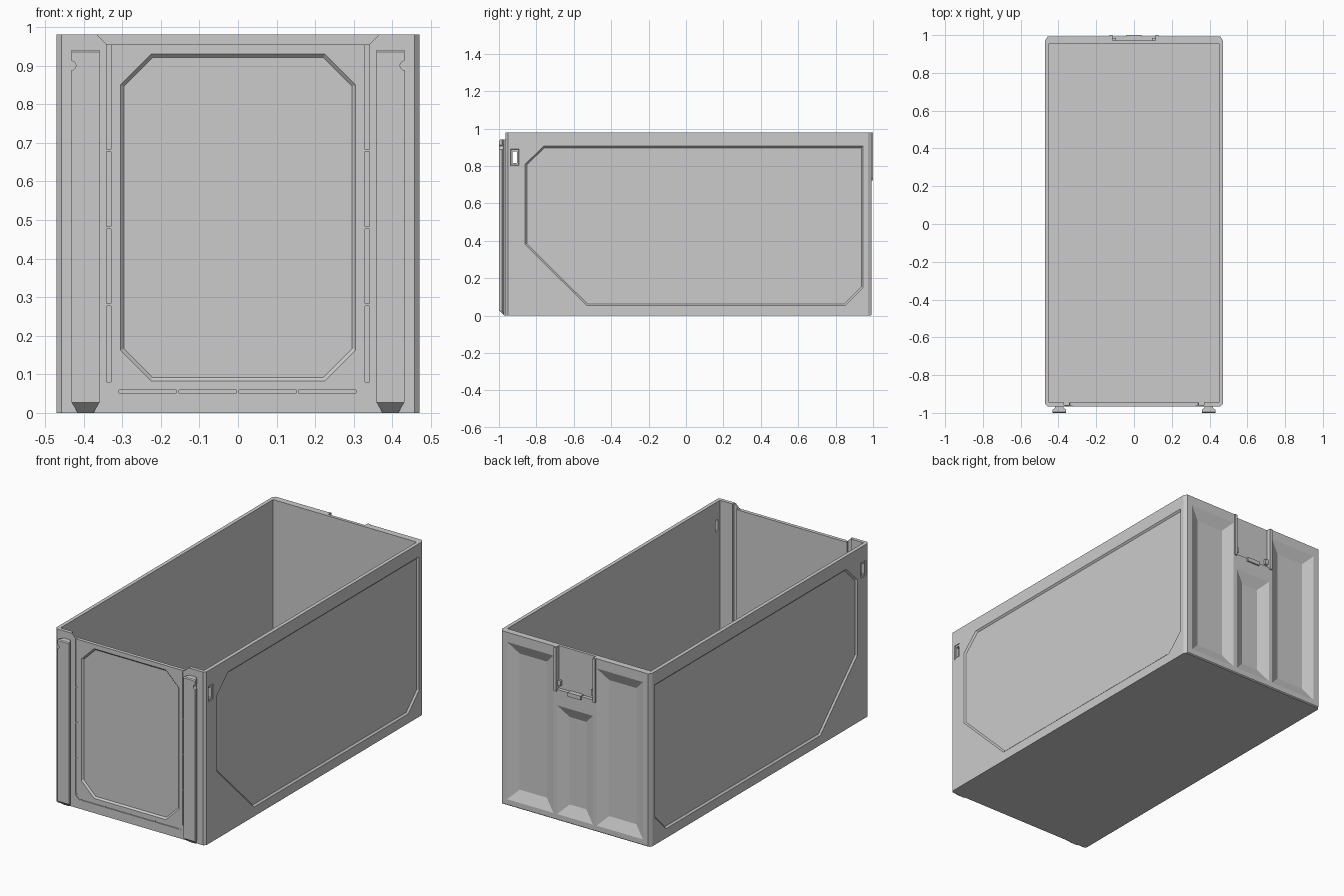
import bpy, bmesh, math
from mathutils import Vector

if "Cube" in bpy.data.objects:
    bpy.data.objects.remove(bpy.data.objects["Cube"])


def loft(name, ring_a, ring_b):
    """Closed solid between two matching rings of 3D points."""
    bm = bmesh.new()
    a = [bm.verts.new(p) for p in ring_a]
    b = [bm.verts.new(p) for p in ring_b]
    n = len(a)
    bm.faces.new(a)
    bm.faces.new(b)
    for i in range(n):
        j = (i + 1) % n
        bm.faces.new((a[i], a[j], b[j], b[i]))
    bmesh.ops.recalc_face_normals(bm, faces=bm.faces)
    me = bpy.data.meshes.new(name)
    bm.to_mesh(me)
    bm.free()
    ob = bpy.data.objects.new(name, me)
    bpy.context.collection.objects.link(ob)
    return ob


def place(poly, axis, d):
    """Put a 2D polygon in 3D at distance d along an axis."""
    if axis == 'X':
        return [(d, u, v) for u, v in poly]
    if axis == 'Y':
        return [(u, d, v) for u, v in poly]
    return [(u, v, d) for u, v in poly]


def prism(name, poly, axis, a, b):
    return loft(name, place(poly, axis, a), place(poly, axis, b))


def box(name, x0, x1, y0, y1, z0, z1):
    return prism(name, [(x0, y0), (x1, y0), (x1, y1), (x0, y1)], 'Z', z0, z1)


def inset(poly, d):
    """Move every side of a counter-clockwise convex polygon inward by d."""
    out = []
    for i, p in enumerate(poly):
        p = Vector(p)
        e = (p - Vector(poly[i - 1])).normalized()
        f = (Vector(poly[(i + 1) % len(poly)]) - p).normalized()
        n1, n2 = Vector((-e.y, e.x)), Vector((-f.y, f.x))
        out.append(tuple(p + (n1 + n2) * d / (1 + n1.dot(n2))))
    return out


def cut(ob, cutter):
    cutter.hide_render = True
    m = ob.modifiers.new("cut", 'BOOLEAN')
    m.operation, m.solver, m.object = 'DIFFERENCE', 'EXACT', cutter
    bpy.context.view_layer.objects.active = ob
    bpy.ops.object.modifier_apply(modifier=m.name)
    bpy.data.objects.remove(cutter)


def recess(ob, poly, axis, surface, depth, slope):
    """Sloped-wall pocket; depth is signed along the axis."""
    k = 0.2
    cut(ob, loft("cutter", place(inset(poly, -slope * k), axis, surface - depth * k),
                 place(inset(poly, slope), axis, surface + depth)))


# Open bin with chamfered upright corners
W, F, B, H = 0.47, -0.965, 0.992, 0.98
half = [(W - 0.012, F), (W, F + 0.012), (W, B - 0.02), (W - 0.012, B)]
body = prism("bin_body", half + [(-x, y) for x, y in reversed(half)], 'Z', 0, H)
cut(body, box("cutter", -0.449, 0.449, -0.945, 0.955, 0.02, 1.1))
cut(body, prism("cutter", [(0.975, -0.01), (1.02, -0.01), (1.02, 0.03)], 'X', -1, 1))

# Lowered front rim
cut(body, prism("cutter", [(-0.34, 0.955), (0.34, 0.955), (0.39, 1.005), (-0.39, 1.005)],
                'Y', -1.1, -0.9))

# Recessed panels on front and sides
recess(body, [(-0.225, 0.083), (0.225, 0.083), (0.305, 0.163), (0.305, 0.85),
              (0.225, 0.93), (-0.225, 0.93), (-0.305, 0.85), (-0.305, 0.163)],
       'Y', F, 0.009, 0.009)
side = [(-0.53, 0.053), (0.85, 0.053), (0.947, 0.15), (0.947, 0.906),
        (-0.76, 0.906), (-0.86, 0.81), (-0.86, 0.38)]
for s in (-1, 1):
    recess(body, side, 'X', s * W, -s * 0.009, 0.009)

# Sloped pockets and latch bay on the back
for x0, x1, top in ((-0.425, -0.135, 0.925), (-0.112, 0.112, 0.65), (0.135, 0.425, 0.925)):
    recess(body, [(x0, 0.035), (x1, 0.035), (x1, top), (x0, top)], 'Y', B, -0.027, 0.06)
cut(body, box("cutter", -0.115, 0.115, 0.972, 1.1, 0.74, 1.1))

# Side slots through both walls, with a shallow surround
cut(body, box("cutter", -1, 1, -0.928, -0.903, 0.815, 0.878))
for s in (-1, 1):
    recess(body, [(-0.937, 0.803), (-0.894, 0.803), (-0.894, 0.89), (-0.937, 0.89)],
           'X', s * W, -s * 0.004, 0.001)

# Fine grooves framing the front panel, in short runs
for s in (-1, 1):
    for z0, z1 in ((0.08, 0.277), (0.283, 0.477), (0.483, 0.677), (0.683, 1.0)):
        a, b = sorted((s * 0.329, s * 0.341))
        cut(body, box("cutter", a, b, -1, F + 0.005, z0, z1))
    cut(body, prism("cutter", [(s * 0.341, 0.078), (s * 0.341, 0.072), (s * 0.318, 0.05),
                               (s * 0.312, 0.05), (s * 0.312, 0.078)], 'Y', -1, F + 0.003))
    # inner guide channel behind the front wall
    a, b = sorted((s * 0.345, s * 0.37))
    cut(body, box("cutter", a, b, -0.957, -0.93, 0.021, 1.1))
for i in range(4):
    x = -0.308 + i * 0.155
    cut(body, box("cutter", x, x + 0.149, -1, F + 0.005, 0.051, 0.059))

# Dovetail hanging rails on the front
rail = [(-0.022, F + 0.002), (-0.022, -0.973), (-0.036, -0.984), (-0.036, -1.0),
        (0.036, -1.0), (0.036, -0.984), (0.022, -0.973), (0.022, F + 0.002)]
for s, label in ((-1, "left"), (1, "right")):
    c = s * 0.395
    ob = prism("front_rail_" + label, [(c + x, y) for x, y in rail], 'Z', 0, 0.94)
    # slanted foot, bevelled head, tapered foot flanks
    cut(ob, prism("cutter", [(-0.966, -0.004), (-1.01, 0.036), (-1.01, -0.004)], 'X', -1, 1))
    cut(ob, prism("cutter", [(-0.990, 0.945), (-1.01, 0.925), (-1.01, 0.945)], 'X', -1, 1))
    for t in (-1, 1):
        cut(ob, prism("cutter", [(c + t * 0.018, -0.004), (c + t * 0.04, 0.034),
                                 (c + t * 0.04, -0.004)], 'Y', -1.1, F - 0.001))
    # round detent on the outer flank
    cut(ob, prism("cutter", [(s * 0.432 + 0.012 * math.cos(i * math.pi / 8),
                              0.9 + 0.012 * math.sin(i * math.pi / 8))
                             for i in range(16)], 'Y', -1.1, -0.97))

# Latch bay guides, catches and bottom lip on the back
for s, label in ((-1, "left"), (1, "right")):
    a, b = sorted((s * 0.114, s * 0.13))
    box("latch_guide_" + label, a, b, 0.974, 1.0, 0.73, H - 0.002)
    a, b = sorted((s * 0.095, s * 0.115))
    box("latch_catch_" + label, a, b, 0.971, 0.985, 0.76, 0.79)
box("latch_lip", -0.04, 0.04, 0.974, 1.0, 0.722, 0.745)
